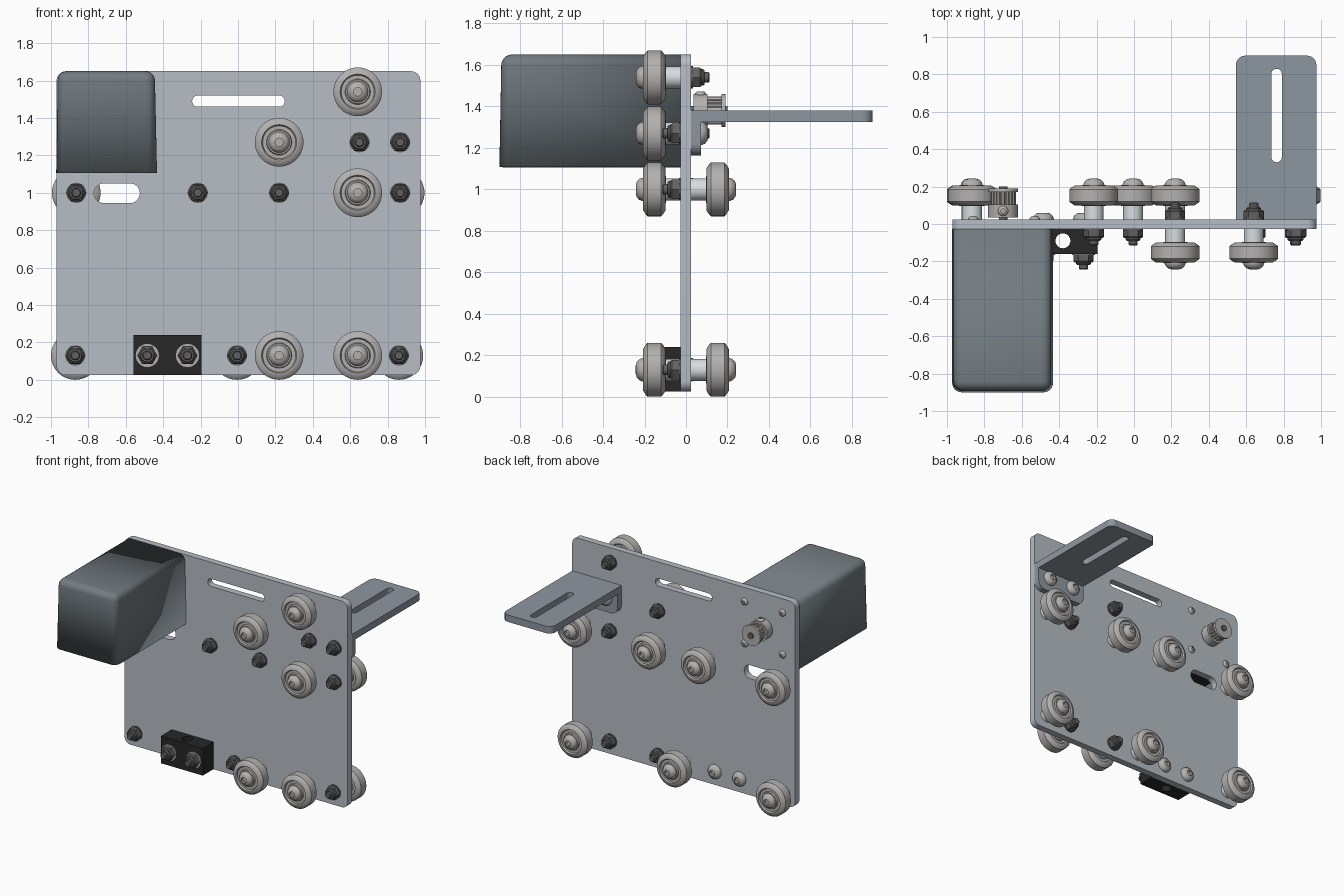
import bpy, bmesh
from math import pi, sin, cos
from mathutils import Vector

if "Cube" in bpy.data.objects:
    bpy.data.objects.remove(bpy.data.objects["Cube"])


def material(name, r, g, b):
    m = bpy.data.materials.new(name)
    m.diffuse_color = (r, g, b, 1)
    m.use_nodes = True
    m.node_tree.nodes["Principled BSDF"].inputs["Base Color"].default_value = m.diffuse_color
    return m


PLATE = material("plate_grey", .47, .51, .56)
BRACKET = material("bracket_grey", .27, .31, .35)
COVER = material("cover_grey", .17, .20, .22)
STEEL = material("steel", .45, .44, .43)
DARK = material("dark_steel", .12, .12, .12)
PALE = material("spacer_pale", .68, .73, .76)
BLACK = material("black", .02, .02, .02)


def add(name, mesh, loc=(0, 0, 0), back=False):
    o = bpy.data.objects.new(name, mesh)
    o.location = loc
    o.rotation_euler.z = pi if back else 0
    bpy.context.collection.objects.link(o)
    return o


def finish(bm, name, mat):
    bmesh.ops.remove_doubles(bm, verts=bm.verts, dist=1e-5)
    bmesh.ops.recalc_face_normals(bm, faces=bm.faces)
    me = bpy.data.meshes.new(name)
    bm.to_mesh(me)
    bm.free()
    me.materials.append(mat)
    return me


def lathe(name, profile, mat, n=40):
    """Turned part from (radius, depth) pairs; depth runs towards -y."""
    bm = bmesh.new()
    rings = [[bm.verts.new((r * cos(2 * pi * i / n), -d, r * sin(2 * pi * i / n)))
              for i in range(n)] for r, d in profile]
    for a, b in zip(rings, rings[1:]):
        for i in range(n):
            j = (i + 1) % n
            bm.faces.new((a[i], a[j], b[j], b[i]))
    return finish(bm, name, mat)


def outline(x0, y0, x1, y1, r_low, r_high, n=8):
    """Rectangle with rounded low and high corners."""
    pts = []
    for cx, cy, sx, sy, start, r in ((x1, y1, -1, -1, 0, r_high), (x0, y1, 1, -1, 90, r_high),
                                     (x0, y0, 1, 1, 180, r_low), (x1, y0, -1, 1, 270, r_low)):
        if r == 0:
            pts.append((cx, cy))
            continue
        for i in range(n + 1):
            a = (start + 90 * i / n) * pi / 180
            pts.append((cx + sx * r + r * cos(a), cy + sy * r + r * sin(a)))
    return pts


def slab(name, outlines, low, high, mat, upright=False):
    """Flat plate with holes; upright plates use x,z outlines and y thickness."""
    cu = bpy.data.curves.new(name, 'CURVE')
    cu.dimensions, cu.fill_mode, cu.extrude = '2D', 'BOTH', (high - low) / 2
    for pts in outlines:
        s = cu.splines.new('POLY')
        s.points.add(len(pts) - 1)
        for p, (x, y) in zip(s.points, pts):
            p.co = (x, y, 0, 1)
        s.use_cyclic_u = True
    tmp = bpy.data.objects.new(name + "_curve", cu)
    bpy.context.collection.objects.link(tmp)
    dg = bpy.context.evaluated_depsgraph_get()
    me = bpy.data.meshes.new_from_object(tmp.evaluated_get(dg))
    bpy.data.objects.remove(tmp)
    bm = bmesh.new()
    bm.from_mesh(me)
    mid = (low + high) / 2
    for v in bm.verts:
        x, y, z = v.co
        v.co = (x, mid - z, y) if upright else (x, y, mid + z)
    return add(name, finish(bm, name, mat))


# main plate with belt slot and adjustment slot
slab("main_plate", [outline(-.97, .025, .975, 1.65, .05, .05),
                    outline(-.245, 1.46, .25, 1.52, .0295, .0295),
                    outline(-.77, .945, -.525, 1.05, .052, .052)], -.027, .025, PLATE, True)

# angle bracket on the back
slab("bracket_arm", [outline(.545, .025, .975, .90, 0, .05),
                     outline(.735, .33, .79, .83, .027, .027)], 1.325, 1.38, BRACKET)
slab("bracket_flange", [outline(.545, 1.163, .975, 1.33, .06, 0)], .025, .072, BRACKET, True)

# black belt clamp block with a vertical hole
hole = [(-.38 + .04 * cos(i * pi / 12), -.09 + .04 * sin(i * pi / 12)) for i in range(24)]
slab("clamp_block", [outline(-.56, -.16, -.195, -.027, 0, 0), hole], .025, .24, BLACK)

# fastener and wheel meshes, depth measured from the plate centre
dome = [(.056, 0), (.056, .006), (.05, .02), (.038, .031), (.022, .036), (.022, .018), (0, .018)]
head = lathe("button_head", [(0, 0)] + dome, STEEL)
small_head = lathe("small_head", [(r * .5, d * .5) for r, d in [(0, 0)] + dome], STEEL, 24)
wheel = lathe("wheel", [(.03, .097), (.065, .097), (.067, .107), (.085, .107), (.092, .098), (.1, .098),
                        (.122, .112), (.13, .12), (.13, .185), (.122, .193), (.1, .207), (.094, .207),
                        (.088, .196), (.068, .196), (.064, .208), (.03, .208)], STEEL, 48)
spacer = lathe("spacer", [(0, .02), (.053, .02), (.053, .1), (0, .1)], PALE, 32)
nut = lathe("nut", [(0, .03), (.054, .03), (.054, .068), (.047, .075), (0, .075)], DARK, 6)
washer = lathe("washer", [(0, .02), (.054, .02), (.054, .034), (0, .034)], DARK, 32)
wide_washer = lathe("wide_washer", [(0, .02), (.062, .02), (.062, .036), (0, .036)], STEEL, 32)
bolt_end = lathe("bolt_end", [(.04, .07), (.04, .082), (.034, .09), (.025, .09), (.025, .108),
                              (.02, .114), (0, .114)], DARK, 24)


def nut_set(x, z, back=False, y=0, ring=washer):
    for part, me in (("nut", nut), ("washer", ring), ("bolt_end", bolt_end)):
        add(part, me, (x, y, z), back)


def wheel_set(x, z, back):
    add("wheel", wheel, (x, 0, z), back)
    add("wheel_spacer", spacer, (x, 0, z), back)
    add("wheel_bolt_head", head, (x, .206 if back else -.206, z), back)
    nut_set(x, z, not back)


# guide wheels on the front, then on the back
for x, z in ((.22, .13), (.64, .13), (.64, 1.0), (.22, 1.27), (.64, 1.54)):
    wheel_set(x, z, False)
for x, z in ((-.87, .13), (-.005, .13), (.86, .13),
             (-.865, 1.0), (-.215, 1.0), (.22, 1.0), (.867, 1.0)):
    wheel_set(x, z, True)

# bracket bolts and clamp block bolts
for x in (.65, .867):
    nut_set(x, 1.27)
    add("bracket_bolt_head", head, (x, .071, 1.27), True)
for x in (-.485, -.27):
    nut_set(x, .13, False, -.13, wide_washer)
    add("clamp_bolt_head", head, (x, .024, .13), True)

# motor cover: drafted box, rounded on top and front, open below and behind
bm = bmesh.new()
bmesh.ops.create_cube(bm, size=1)
for v in bm.verts:
    top = v.co.z > 0
    v.co = Vector(((-.963 if top else -.972) if v.co.x < 0 else (-.445 if top else -.433),
                   (-.89 if top else -.9) if v.co.y < 0 else -.027, 1.65 if top else 1.107))
bm.normal_update()
bmesh.ops.delete(bm, geom=[f for f in bm.faces if f.normal.z < -.9 or f.normal.y > .9], context='FACES')
edges = [e for e in bm.edges if len(e.link_faces) == 2]
bmesh.ops.bevel(bm, geom=edges, offset=.05, segments=6, profile=.5, affect='EDGES')
cover = add("motor_cover", finish(bm, "motor_cover", COVER))
# make sure the shell faces outward before thickening it inward
if sum((f.normal.dot(f.center - Vector((-.7, -.45, 1.38))) for f in cover.data.polygons)) < 0:
    cover.data.flip_normals()
mod = cover.modifiers.new("thickness", 'SOLIDIFY')
mod.thickness, mod.offset = .02, -1

# motor inside the cover, its screws and its pulley
slab("motor_body", [outline(-.92, 1.155, -.48, 1.595, .04, .04)], -.7, -.027, BLACK, True)
for x in (-.86, -.53):
    for z in (1.21, 1.54):
        add("motor_screw", small_head, (x, .024, z), True)
pulley = lathe("pulley", [(.022, .035), (.08, .035), (.08, .103), (.058, .103), (.058, .172),
                          (.08, .172), (.08, .19), (.022, .19), (.022, .035)], STEEL)
add("pulley", pulley, (-.70, 0, 1.38), True)
tooth = lathe("pulley_tooth", [(0, .1), (.009, .1), (.009, .175), (0, .175)], STEEL, 6)
for i in range(16):
    a = i * pi / 8
    add("pulley_tooth", tooth, (-.70 + .059 * cos(a), 0, 1.38 + .059 * sin(a)), True)
add("motor_shaft", lathe("motor_shaft", [(0, 0), (.023, 0), (.023, .2), (0, .2)], DARK, 24),
    (-.70, 0, 1.38), True)
grub = add("pulley_set_screw", small_head, (-.70, .07, 1.455))
grub.rotation_euler = (-pi / 2, 0, 0)

# smooth shading with sharp edges kept
for o in bpy.context.collection.objects:
    o.select_set(True)
    bpy.context.view_layer.objects.active = o
bpy.ops.object.shade_smooth_by_angle(angle=.6)
